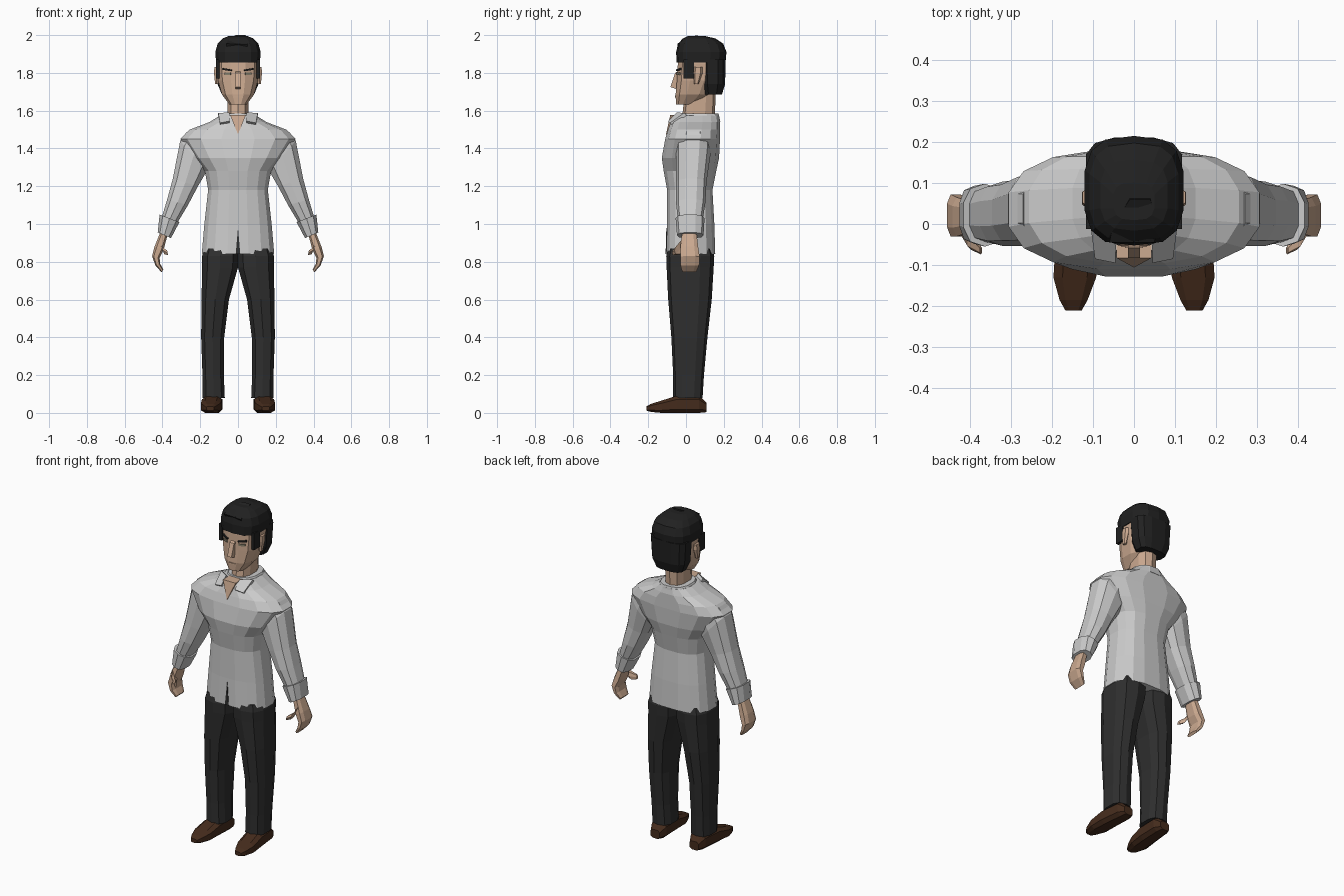
import bpy, bmesh
from math import sin, cos, pi
from mathutils import Vector, Matrix


def material(name, rgb):
    m = bpy.data.materials.new(name)
    m.diffuse_color = (*rgb, 1)
    return m


SKIN = material("skin", (0.60, 0.40, 0.28))
HAIR = material("hair", (0.015, 0.015, 0.015))
CLOTH = material("dark_cloth", (0.028, 0.028, 0.028))
LEATHER = material("leather", (0.06, 0.025, 0.012))
EYE = material("eye", (0.25, 0.22, 0.15))


def finish(name, bm, mat, mirror):
    bmesh.ops.recalc_face_normals(bm, faces=bm.faces)
    me = bpy.data.meshes.new(name)
    bm.to_mesh(me)
    bm.free()
    ob = bpy.data.objects.new(name, me)
    bpy.context.collection.objects.link(ob)
    if mat:
        me.materials.append(mat)
    if mirror:
        mod = ob.modifiers.new("mirror", "MIRROR")
        mod.use_mirror_merge = False
    return ob


def loft(name, rings, n=12, p=2.5, mat=None, mirror=False):
    """Skin superellipse rings given as (centre, half axis u, half axis v)."""
    bm = bmesh.new()
    top = cos(pi / n) ** (2 / p)
    power = lambda t: (1 if t > 0 else -1) * abs(t) ** (2 / p) / top
    loops = []
    for c, u, v in rings:
        angles = [2 * pi * (i + 0.5) / n for i in range(n)]
        loops.append([bm.verts.new(Vector(c) + Vector(u) * power(cos(a)) + Vector(v) * power(sin(a)))
                      for a in angles])
    for a, b in zip(loops, loops[1:]):
        for i in range(n):
            j = (i + 1) % n
            bm.faces.new((a[i], a[j], b[j], b[i]))
    bm.faces.new(loops[0])
    bm.faces.new(loops[-1])
    return finish(name, bm, mat, mirror)


def level(z, rx, y0, y1):
    """Horizontal ring centred on x = 0."""
    return ((0, (y0 + y1) / 2, z), (rx, 0, 0), (0, (y1 - y0) / 2, 0))


def span(xo, zo, xi, zi, y0, y1):
    """Tilted ring from an outer to an inner point of the front view."""
    return (((xo + xi) / 2, (y0 + y1) / 2, (zo + zi) / 2),
            ((xo - xi) / 2, 0, (zo - zi) / 2), (0, (y1 - y0) / 2, 0))


def upright(y, cx, rx, z0, z1):
    """Ring standing across the y axis."""
    return ((cx, y, (z0 + z1) / 2), (rx, 0, 0), (0, 0, (z1 - z0) / 2))


def prism(name, pts, d, mat=None, mirror=False):
    """Polygon extruded along the vector d."""
    bm = bmesh.new()
    a = [bm.verts.new(q) for q in pts]
    b = [bm.verts.new(Vector(q) + Vector(d)) for q in pts]
    bm.faces.new(a)
    bm.faces.new(b)
    for i in range(len(a)):
        j = (i + 1) % len(a)
        bm.faces.new((a[i], a[j], b[j], b[i]))
    return finish(name, bm, mat, mirror)


def box(name, c, size, mat, rot=0, tilt=0, mirror=True):
    bm = bmesh.new()
    m = (Matrix.Translation(c) @ Matrix.Rotation(rot, 4, 'Z') @ Matrix.Rotation(tilt, 4, 'Y')
         @ Matrix.Diagonal((*size, 1)))
    bmesh.ops.create_cube(bm, size=1, matrix=m)
    return finish(name, bm, mat, mirror)


# Shirt body, sleeves, cuffs
loft("shirt_body", [level(*r) for r in (
    (0.84, 0.192, -0.105, 0.155), (1.0, 0.178, -0.10, 0.15), (1.18, 0.158, -0.10, 0.14),
    (1.28, 0.175, -0.118, 0.16), (1.35, 0.235, -0.128, 0.175), (1.45, 0.305, -0.11, 0.18),
    (1.50, 0.255, -0.095, 0.18), (1.54, 0.15, -0.08, 0.18), (1.575, 0.095, -0.07, 0.175))], n=16, p=2.6)
loft("sleeve", [span(*r) for r in (
    (0.27, 1.49, 0.15, 1.32, -0.05, 0.125), (0.306, 1.44, 0.165, 1.28, -0.05, 0.125),
    (0.345, 1.24, 0.212, 1.20, -0.05, 0.105), (0.375, 1.13, 0.265, 1.10, -0.05, 0.10),
    (0.405, 1.03, 0.325, 1.0, -0.04, 0.085))], n=10, mirror=True)
loft("cuff", [span(*r) for r in (
    (0.415, 1.05, 0.31, 1.01, -0.052, 0.095), (0.425, 0.955, 0.355, 0.925, -0.045, 0.09))],
    n=10, mirror=True)

# Collar, open neckline, hem slit
loft("collar", [level(1.54, 0.11, -0.03, 0.182), level(1.585, 0.085, -0.02, 0.172)], n=12)
prism("collar_flap", [(0.045, -0.05, 1.59), (0.105, -0.01, 1.588), (0.095, -0.085, 1.535),
                      (0.045, -0.095, 1.545)], (0, 0.015, -0.012), mirror=True)
prism("neckline_skin", [(-0.042, -0.083, 1.578), (0.042, -0.083, 1.578), (0, -0.106, 1.475)],
      (0, 0.1, 0), SKIN)
prism("hem_slit", [(-0.012, -0.108, 0.842), (0.012, -0.108, 0.842), (0, -0.104, 0.98)],
      (0, 0.02, 0), CLOTH)

# Hands
loft("hand", [span(*r) for r in (
    (0.41, 0.96, 0.372, 0.945, -0.02, 0.055), (0.442, 0.88, 0.395, 0.86, -0.03, 0.065),
    (0.455, 0.83, 0.415, 0.82, -0.03, 0.072), (0.437, 0.78, 0.412, 0.79, -0.03, 0.07),
    (0.405, 0.745, 0.395, 0.757, -0.02, 0.055))], n=8, p=3, mat=SKIN, mirror=True)
loft("thumb", [span(*r) for r in (
    (0.42, 0.91, 0.40, 0.87, -0.035, 0.0), (0.405, 0.88, 0.39, 0.84, -0.06, -0.025),
    (0.375, 0.86, 0.37, 0.835, -0.073, -0.055))], n=6, mat=SKIN, mirror=True)

# Trousers
loft("trouser_leg", [span(*r) for r in (
    (0.178, 0.87, 0.0, 0.87, -0.09, 0.135), (0.19, 0.83, -0.002, 0.83, -0.10, 0.145),
    (0.19, 0.77, 0.0, 0.77, -0.098, 0.142), (0.193, 0.6, 0.048, 0.6, -0.09, 0.132),
    (0.195, 0.4, 0.073, 0.4, -0.074, 0.11), (0.188, 0.2, 0.075, 0.2, -0.065, 0.092),
    (0.187, 0.08, 0.07, 0.08, -0.065, 0.085))], n=10, p=2.7, mat=CLOTH, mirror=True)

# Shoes
loft("shoe", [upright(*r) for r in (
    (-0.21, 0.147, 0.02, 0.012, 0.035), (-0.185, 0.147, 0.034, 0.005, 0.048),
    (-0.13, 0.144, 0.052, 0.0, 0.065), (-0.05, 0.138, 0.053, 0.0, 0.09),
    (0.07, 0.13, 0.048, 0.0, 0.09), (0.108, 0.13, 0.03, 0.004, 0.055))],
    n=8, p=3.2, mat=LEATHER, mirror=True)

# Neck and head
loft("neck", [level(1.53, 0.065, -0.05, 0.15), level(1.585, 0.055, -0.015, 0.15),
              level(1.72, 0.058, 0.0, 0.155)], n=10, mat=SKIN)
loft("head", [level(*r) for r in (
    (1.632, 0.045, -0.053, 0.06), (1.685, 0.085, -0.055, 0.13), (1.76, 0.106, -0.048, 0.165),
    (1.85, 0.112, -0.043, 0.18), (1.93, 0.10, -0.03, 0.17))], mat=SKIN)
prism("nose", [(-0.014, -0.04, 1.81), (-0.014, -0.058, 1.80), (-0.014, -0.083, 1.725),
               (-0.014, -0.045, 1.712)], (0.028, 0, 0), SKIN)
loft("ear", [level(1.74, 0.008, 0.045, 0.065), level(1.80, 0.014, 0.04, 0.085),
             level(1.83, 0.012, 0.045, 0.085)], n=6, mat=SKIN, mirror=True
     ).data.transform(Matrix.Translation((0.113, 0, 0)))
box("mouth", (0, -0.05, 1.675), (0.045, 0.016, 0.008), SKIN, mirror=False)
box("eye", (0.053, -0.037, 1.795), (0.036, 0.014, 0.012), EYE, 0.4)
box("brow", (0.055, -0.035, 1.817), (0.05, 0.018, 0.009), HAIR, 0.4, -0.15)

# Hair: cap, back of the head, sideburns, fringe tuft
loft("hair_cap", [level(*r) for r in (
    (1.855, 0.116, -0.048, 0.207), (1.91, 0.12, -0.05, 0.212), (1.955, 0.108, -0.04, 0.195),
    (1.982, 0.082, -0.015, 0.155), (1.995, 0.05, 0.01, 0.10))], n=14, p=3, mat=HAIR)
loft("hair_back", [level(*r) for r in (
    (1.685, 0.085, 0.09, 0.19), (1.74, 0.108, 0.075, 0.207), (1.87, 0.117, 0.07, 0.21))],
    p=3, mat=HAIR)
box("sideburn", (0.108, 0.015, 1.82), (0.018, 0.055, 0.10), HAIR)
prism("fringe_tuft", [(-0.06, -0.045, 1.955), (0.05, -0.045, 1.95), (0.055, 0.0, 1.978),
                      (0.04, 0.06, 2.0), (-0.01, 0.06, 2.0), (-0.05, 0.0, 1.985)],
      (0, 0.015, -0.03), HAIR)
